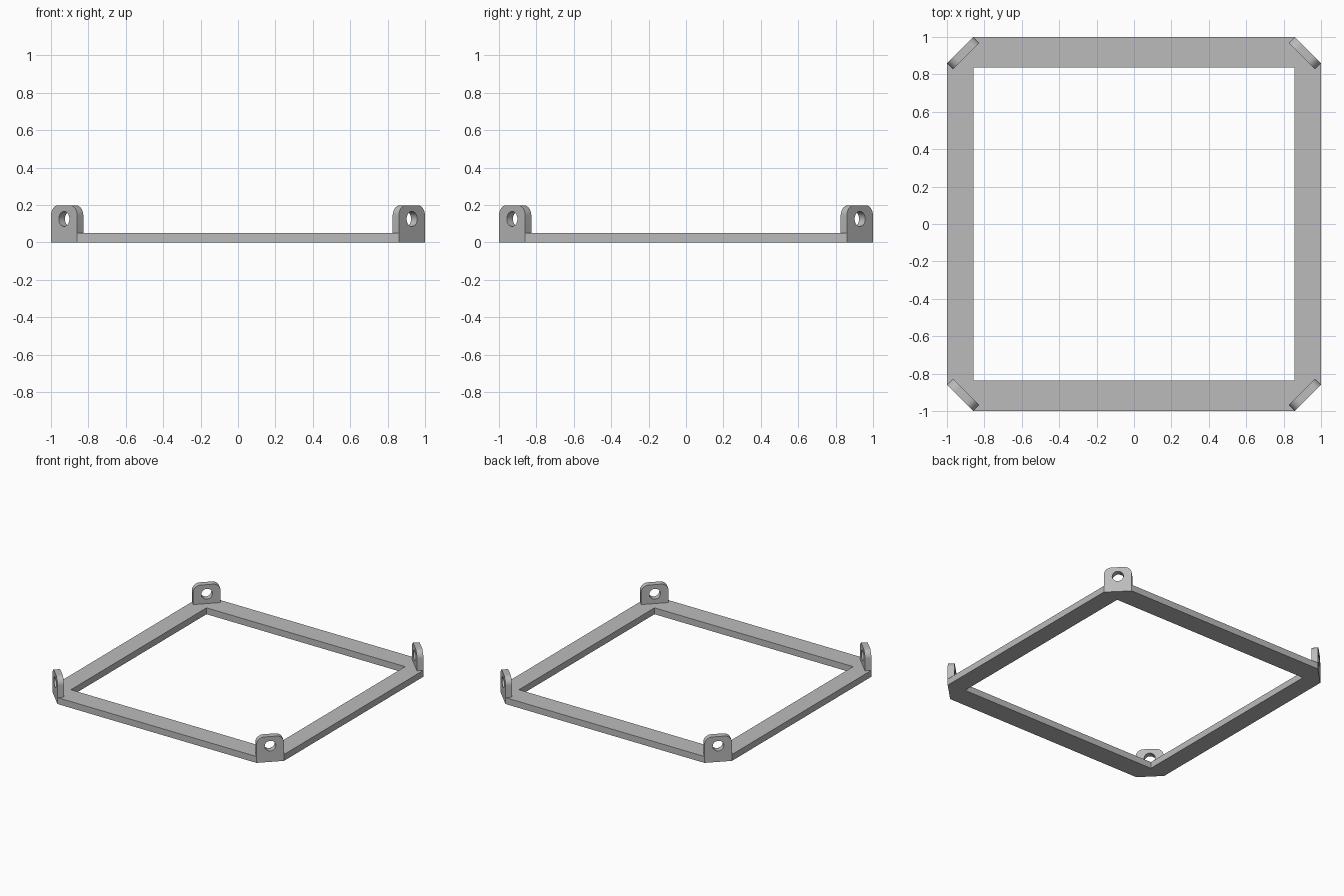
import bpy, bmesh
from math import sin, cos, pi, sqrt
from mathutils import Matrix

cube = bpy.data.objects.get("Cube")
if cube:
    bpy.data.objects.remove(cube, do_unlink=True)

grey = bpy.data.materials.new("plain grey")
grey.use_nodes = True
colour = (0.5, 0.5, 0.5, 1)
grey.diffuse_color = colour
grey.node_tree.nodes["Principled BSDF"].inputs["Base Color"].default_value = colour

CUT = 0.14          # corner chamfer along each side
STEP = 0.033        # lug thickness measured along x or y
FRAME_H = 0.05
LUG_H = 0.198
LUG_R = 0.055       # rounding of the lug's top corners
HOLE_R, HOLE_Z = 0.04, 0.125


def arc(cx, cy, r, start, end, n):
    """Points along an arc, both ends included."""
    return [(cx + r * cos(start + (end - start) * i / n),
             cy + r * sin(start + (end - start) * i / n)) for i in range(n + 1)]


def plate(name, loops, thickness, matrix):
    """Flat plate from closed outlines; inner outlines become holes."""
    curve = bpy.data.curves.new(name, "CURVE")
    curve.dimensions = "2D"
    curve.fill_mode = "BOTH"
    curve.extrude = thickness / 2
    for loop in loops:
        spline = curve.splines.new("POLY")
        spline.points.add(len(loop) - 1)
        for point, (x, y) in zip(spline.points, loop):
            point.co = (x, y, 0, 1)
        spline.use_cyclic_u = True
    helper = bpy.data.objects.new(name + "_outline", curve)
    bpy.context.collection.objects.link(helper)
    bpy.context.view_layer.update()
    graph = bpy.context.evaluated_depsgraph_get()
    mesh = bpy.data.meshes.new_from_object(helper.evaluated_get(graph))
    bpy.data.objects.remove(helper, do_unlink=True)

    # Weld caps to sides and merge the flat cap triangles
    bm = bmesh.new()
    bm.from_mesh(mesh)
    bmesh.ops.remove_doubles(bm, verts=bm.verts, dist=0.0001)
    bmesh.ops.recalc_face_normals(bm, faces=bm.faces)
    bm.to_mesh(mesh)
    bm.free()
    mesh.materials.clear()
    mesh.materials.append(grey)

    obj = bpy.data.objects.new(name, mesh)
    bpy.context.collection.objects.link(obj)
    obj.matrix_world = matrix
    bpy.ops.object.select_all(action="DESELECT")
    obj.select_set(True)
    bpy.context.view_layer.objects.active = obj
    bpy.ops.object.shade_smooth_by_angle(angle=pi / 6)
    return obj


# Square frame, with each corner notched to seat a lug
outer = []
corner = [(1, 1 - CUT), (1 - STEP, 1 - CUT - STEP),
          (1 - CUT - STEP, 1 - STEP), (1 - CUT, 1)]
for quarter in range(4):
    for x, y in corner:
        for _ in range(quarter):
            x, y = -y, x
        outer.append((x, y))
inner = [(0.858, 0.837), (-0.858, 0.837), (-0.858, -0.837), (0.858, -0.837)]
plate("frame", [outer, inner], FRAME_H, Matrix.Translation((0, 0, FRAME_H / 2)))

# Upright lugs with rounded top corners and a bolt hole
half = CUT / sqrt(2)
thickness = STEP * sqrt(2)
top = LUG_H - LUG_R
lug = [(-half, 0), (half, 0)]
lug += arc(half - LUG_R, top, LUG_R, 0, pi / 2, 10)
lug += arc(LUG_R - half, top, LUG_R, pi / 2, pi, 10)
hole = arc(0, HOLE_Z, HOLE_R, 0, 2 * pi, 32)[:-1]
distance = (2 - CUT) / sqrt(2) - thickness / 2
names = ["back_left_lug", "back_right_lug", "front_right_lug", "front_left_lug"]
for i, name in enumerate(names):
    place = (Matrix.Rotation(pi / 4 + i * pi / 2, 4, "Z")
             @ Matrix.Translation((distance, 0, 0))
             @ Matrix.Rotation(pi / 2, 4, "Z") @ Matrix.Rotation(pi / 2, 4, "X"))
    plate(name, [lug, hole], thickness, place)
